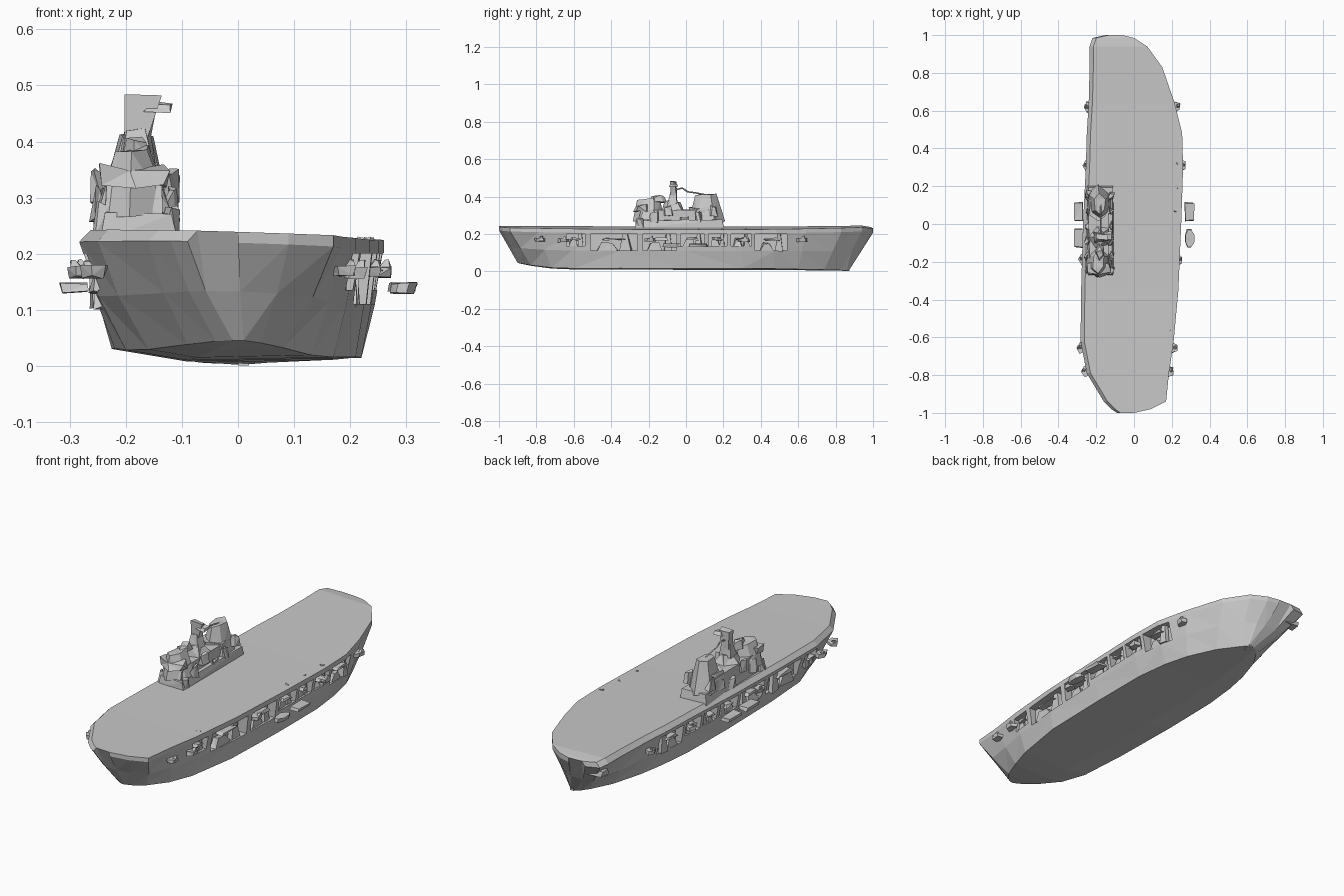
import bpy, bmesh, math, random
from mathutils import Vector, Matrix

random.seed(4)
if "Cube" in bpy.data.objects:
    bpy.data.objects.remove(bpy.data.objects["Cube"])

GREY = (0.58, 0.58, 0.58, 1)
grey = bpy.data.materials.new("ship grey")
grey.use_nodes = True
grey.diffuse_color = GREY
grey.node_tree.nodes["Principled BSDF"].inputs["Base Color"].default_value = GREY


def finish(bm, name):
    bmesh.ops.recalc_face_normals(bm, faces=bm.faces)
    mesh = bpy.data.meshes.new(name)
    bm.to_mesh(mesh)
    bm.free()
    ob = bpy.data.objects.new(name, mesh)
    bpy.context.collection.objects.link(ob)
    mesh.materials.append(grey)
    return ob


def block(name, base, size, top=(1, 1), shift=(0, 0), sides=4, rough=0.0):
    """Tapered prism standing on base, with optional uneven corners."""
    bm = bmesh.new()
    rings = []
    for level, scale, move in ((0, (1, 1), (0, 0)), (1, top, shift)):
        ring = []
        for i in range(sides):
            a = math.tau * (i + 0.5) / sides
            r = 0.5 / math.cos(math.pi / sides)
            p = Vector((r * math.cos(a) * size[0] * scale[0] + move[0],
                        r * math.sin(a) * size[1] * scale[1] + move[1],
                        level * size[2])) + Vector(base)
            ring.append(bm.verts.new(p + Vector([random.uniform(-rough, rough) for _ in range(3)])))
        rings.append(ring)
    bm.faces.new(rings[0])
    bm.faces.new(rings[1])
    for i in range(sides):
        j = (i + 1) % sides
        bm.faces.new((rings[0][i], rings[0][j], rings[1][j], rings[1][i]))
    if rough:
        bmesh.ops.triangulate(bm, faces=bm.faces)
    return finish(bm, name)


# Hull stations: deck y, keel y, deck left/right x, keel left/right x, keel z
stations = [
    (-1.0, -.90, -.09, .00, -.01, .01, .045),
    (-.98, -.88, -.12, .09, -.04, .04, .04),
    (-.94, -.83, -.16, .17, -.09, .08, .03),
    (-.79, -.72, -.25, .185, -.16, .13, .015),
    (-.62, -.60, -.283, .21, -.20, .17, .01),
    (-.35, -.35, -.28, .235, -.22, .21, .01),
    (.00, .00, -.27, .25, -.225, .22, .008),
    (.30, .30, -.255, .26, -.22, .22, .008),
    (.48, .47, -.25, .255, -.20, .20, .008),
    (.64, .60, -.24, .215, -.17, .17, .006),
    (.83, .74, -.235, .15, -.12, .11, .005),
    (.94, .83, -.235, .07, -.06, .05, .004),
    (.985, .86, -.22, .00, -.03, .03, .003),
    (1.0, .87, -.15, -.06, -.01, .02, .003),
]


def deck_z(x, y):
    return 0.231 - 0.03 * x + 0.008 * y * y - 0.3 * max(0, y - .96)


def edge_at(y, column):
    for a, b in zip(stations, stations[1:]):
        if a[0] <= y <= b[0]:
            return a[column] + (b[column] - a[column]) * (y - a[0]) / (b[0] - a[0])


bm = bmesh.new()
rings = []
for yt, yb, lt, rt, lb, rb, zb in stations:
    inset = min(0.02, (rt - lt) * 0.2)
    beam = rb - lb
    ring = [bm.verts.new((lb + beam * .3, yb, zb))]
    for side, t in ((0, 0), (0, .45), (0, .9), (0, 1), (1, 1), (1, .9), (1, .45), (1, 0)):
        out = min(1, t / 0.9)
        x0, x1 = ((lb, lt), (rb, rt))[side]
        x = x0 + (x1 - x0) * out ** 0.75
        foot = zb + beam * (.05, .015)[side]
        if t == 1 and side == 0:
            x += inset
        z = foot + (deck_z(x, yt) - foot) * t
        ring.append(bm.verts.new((x, yb + (yt - yb) * out, z)))
    rings.append(ring)
for a, b in zip(rings, rings[1:]):
    for i in range(len(a)):
        j = (i + 1) % len(a)
        bm.faces.new((a[i], a[j], b[j], b[i]))
bm.faces.new(rings[0])
bm.faces.new(rings[-1])
bmesh.ops.triangulate(bm, faces=bm.faces)
hull = finish(bm, "hull")

# Open side galleries cut into both flanks
bays = [(-.64, -.54), (-.51, -.26), (-.23, -.05), (-.03, .10), (.12, .22), (.24, .35), (.37, .54)]
bm = bmesh.new()
for column in (2, 3):
    for y0, y1 in bays:
        mid = (y0 + y1) / 2
        low = 0.11 if y1 - y0 > 0.14 else 0.135
        cut = Matrix.Translation((edge_at(mid, column), mid, (low + .2) / 2)) @ \
            Matrix.Diagonal((0.10, y1 - y0, .2 - low, 1))
        bmesh.ops.create_cube(bm, size=1, matrix=cut)
cutter = finish(bm, "gallery_cutter")
cutter.hide_render = True
cutter.hide_viewport = True
mod = hull.modifiers.new("galleries", 'BOOLEAN')
mod.object = cutter
mod.solver = 'EXACT'

# Boats and gear stowed inside the galleries
for side, column in (("right", 2), ("left", 3)):
    s = -1 if side == "right" else 1
    for n, (y0, y1) in enumerate(bays):
        mid, width = (y0 + y1) / 2, y1 - y0
        x = edge_at(mid, column)
        low = 0.11 if width > 0.14 else 0.135
        block(f"{side}_gallery_gear_{n}", (x - s * .035, mid - width * .15, low - .004),
              (.03, width * .45, .045), (.6, .5), rough=.006)
        block(f"{side}_gallery_brace_{n}", (x - s * .03, mid + width * .25, low - .004),
              (.025, width * .25, .096), (.7, .4), rough=.005)
        block(f"{side}_gallery_ledge_{n}", (x - s * .022, mid, .168),
              (.035, width * .5, .01), (.8, .7), rough=.005)

    # Gun sponsons projecting from the flanks
    for n, y in enumerate((-.78, -.655, -.19, .31, .62)):
        reach = .002 if n in (0, 1, 4) else -.008
        x = edge_at(y, column) + s * reach
        block(f"{side}_sponson_{n}", (x, y, .158), (.035, .05, .018), (1.2, 1), sides=5, rough=.004)
        block(f"{side}_gun_{n}", (x + s * .008, y, .172), (.022, .018, .016), (.4, .4),
              shift=(s * .006, .01), rough=.003)

    # Outboard platforms amidships
    for n, y in enumerate((-.075, .065)):
        block(f"{side}_outboard_platform_{n}", (s * .291, y, .131), (.045, .10, .016),
              (1.08, .9), shift=(s * .004, 0), sides=8 if s > 0 and n == 0 else 4, rough=.003)

# Stern gear
block("stern_platform", (-.17, .935, .16), (.08, .05, .025), (1.1, .8), rough=.008)
block("rudder", (.01, .855, .001), (.02, .04, .04), (.8, .8))

# Island superstructure
block("island_base", (-.18, -.035, .225), (.135, .465, .05), (.93, .98), rough=.006)
block("island_house", (-.187, -.045, .27), (.12, .41, .065), (.8, .93), rough=.01)
block("forward_tower", (-.187, -.20, .27), (.125, .14, .115), (.5, .75), sides=6, rough=.01)
block("bridge_wing", (-.185, -.235, .325), (.12, .08, .03), (.95, .85), sides=6, rough=.009)
block("director", (-.18, -.15, .37), (.045, .08, .033), (.6, .6), sides=5, rough=.006)
block("middle_house", (-.18, -.07, .325), (.10, .11, .05), (.5, .6), sides=5, rough=.008)
block("mast", (-.18, -.07, .36), (.06, .05, .06), (.6, .6), rough=.005)
block("mast_head", (-.18, -.07, .405), (.05, .03, .075), (1.3, .9), shift=(.008, .006), rough=.008)
block("mast_yard", (-.14, -.065, .45), (.05, .05, .018), (.7, .6), rough=.006)
block("funnel", (-.185, .11, .265), (.12, .165, .145), (.5, .60), shift=(.003, -.005), sides=6, rough=.007)
block("funnel_collar", (-.183, .09, .315), (.115, .13, .025), (.9, .9), sides=6, rough=.009)

# Light guns and lockers beside the island
for n, y in enumerate((-.24, -.17, -.09, -.01, .07, .15)):
    for s, x in ((1, -.123), (-1, -.242)):
        block(f"island_fitting_{n}_{'inner' if s > 0 else 'outer'}", (x, y, .235 + .03 * (n % 3)),
              (.03, .045, .05), (.5, .6), shift=(s * .004, 0), sides=5, rough=.009)

# Aerial between mast and funnel
curve = bpy.data.curves.new("aerial", 'CURVE')
curve.dimensions = '3D'
curve.bevel_depth = 0.004
curve.bevel_resolution = 0
line = curve.splines.new('POLY')
path = [(-.06, .435), (-.02, .445), (.01, .425), (.05, .42), (.11, .408)]
line.points.add(len(path) - 1)
for point, (y, z) in zip(line.points, path):
    point.co = (-.175, y, z, 1)
aerial = bpy.data.objects.new("aerial", curve)
bpy.context.collection.objects.link(aerial)
curve.materials.append(grey)
